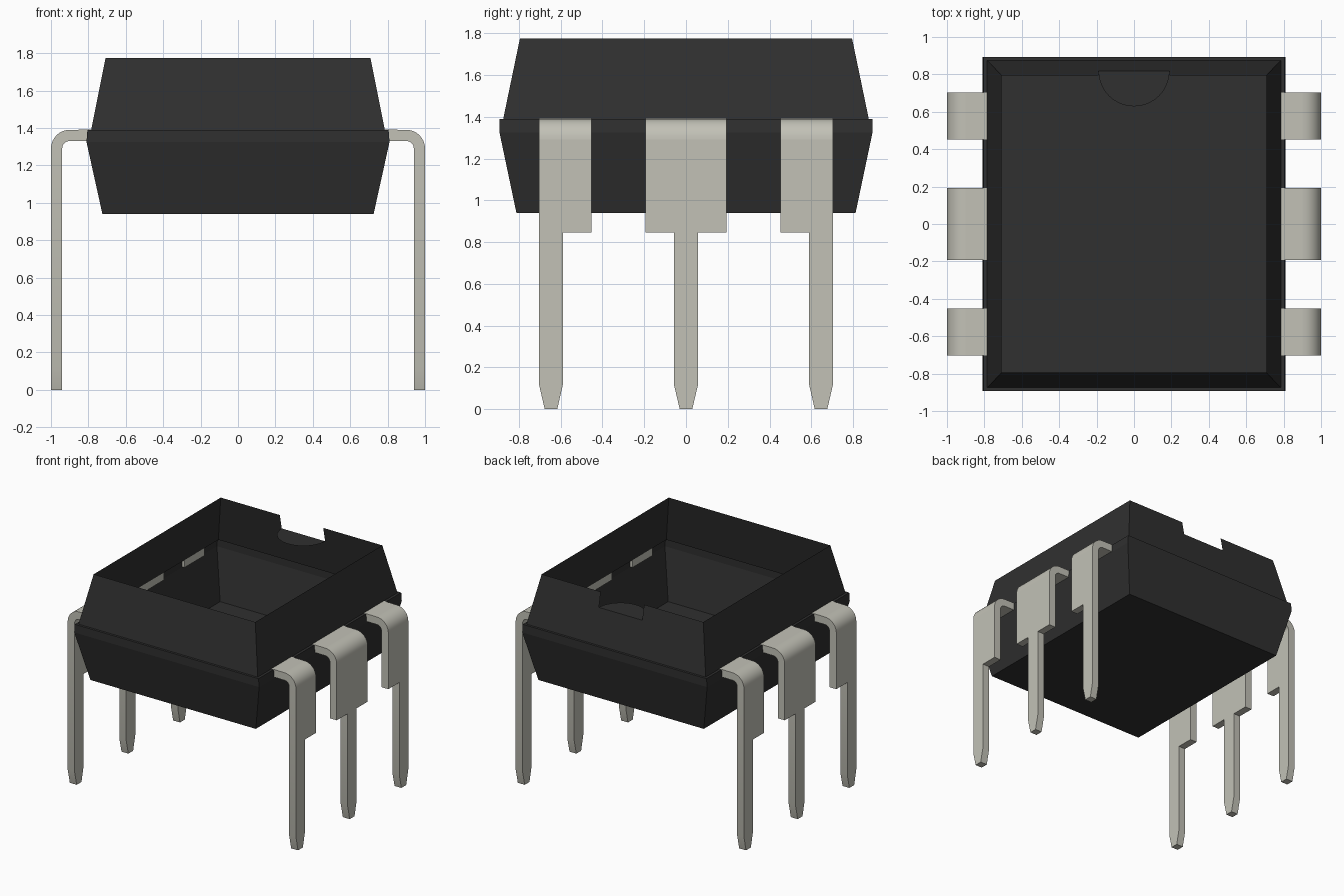
import bpy, bmesh
from math import pi, sin, cos
from mathutils import Vector

default = bpy.data.objects.get("Cube")
if default:
    bpy.data.objects.remove(default, do_unlink=True)


def material(name, rgb, rough):
    mat = bpy.data.materials.new(name)
    mat.use_nodes = True
    mat.diffuse_color = (*rgb, 1)
    bsdf = next(n for n in mat.node_tree.nodes if n.type == 'BSDF_PRINCIPLED')
    bsdf.inputs["Base Color"].default_value = (*rgb, 1)
    bsdf.inputs["Roughness"].default_value = rough
    return mat


def finish(bm, name, mat):
    mesh = bpy.data.meshes.new(name)
    bm.to_mesh(mesh)
    bm.free()
    obj = bpy.data.objects.new(name, mesh)
    bpy.context.collection.objects.link(obj)
    mesh.materials.append(mat)
    return obj


black = material("black plastic", (0.029, 0.029, 0.029), 0.7)
metal = material("grey metal", (0.54, 0.535, 0.47), 0.6)

# Body: thin open-topped shell lofted from rectangles (height, half x, half y)
levels = [(0.94, 0.725, 0.812), (1.325, 0.81, 0.893), (1.39, 0.805, 0.893),
          (1.39, 0.785, 0.875), (1.775, 0.708, 0.795)]
bm = bmesh.new()
rings = [[bm.verts.new((sx * hx, sy * hy, z))
          for sx, sy in ((-1, -1), (1, -1), (1, 1), (-1, 1))]
         for z, hx, hy in levels]
bm.faces.new(rings[0][::-1])

# Notch in the rear wall, with a half-round floor
radius, floor_z, top_z = 0.19, 1.66, levels[-1][0]
floor_y, top_y = 0.819, levels[-1][2]
arc = [bm.verts.new((radius * cos(a), floor_y - radius * sin(a), floor_z))
       for a in (pi * i / 20 for i in range(21))]
bm.faces.new(arc[::-1])
notch_right = bm.verts.new((radius, top_y, top_z))
notch_left = bm.verts.new((-radius, top_y, top_z))

for lower, upper in zip(rings, rings[1:]):
    for i in range(4):
        j = (i + 1) % 4
        if upper is rings[-1] and i == 2:
            bm.faces.new((lower[i], lower[j], upper[j], notch_left,
                          arc[-1], arc[0], notch_right, upper[i]))
        else:
            bm.faces.new((lower[i], lower[j], upper[j], upper[i]))
finish(bm, "body_shell", black)


# Pins: flat blade with shoulder and tapered tip, bent over into the body
def pins(name, shoulder, blade, mirror_y):
    outer, inner, bend_z = 1.0, 0.94, 1.29
    (s0, s1), (b0, b1) = shoulder, blade
    mid = (b0 + b1) / 2
    outline = [(s0, bend_z), (s0, 0.845), (b0, 0.845), (b0, 0.115),
               (mid - 0.03, 0), (mid + 0.03, 0), (b1, 0.115),
               (b1, 0.845), (s1, 0.845), (s1, bend_z)]
    # A shoulder flush with the blade needs no corner
    outline = [p for p in outline
               if not (p[1] == 0.845 and (p[0] == s0 == b0 or p[0] == s1 == b1))]
    bm = bmesh.new()
    face = bm.faces.new([bm.verts.new((outer, y, z)) for y, z in outline])
    back = bm.faces.new([bm.verts.new((inner, y, z)) for y, z in outline][::-1])
    front_v, back_v = list(face.verts), list(back.verts)[::-1]
    for i in range(len(outline)):
        j = (i + 1) % len(outline)
        bm.faces.new((front_v[j], front_v[i], back_v[i], back_v[j]))
    bmesh.ops.recalc_face_normals(bm, faces=bm.faces)
    bm.normal_update()
    # Sweep the top end around the bend, then straight into the body
    top = next(f for f in bm.faces if f.normal.z > 0.9)
    swept = bmesh.ops.spin(bm, geom=[top], cent=(0.9, 0, bend_z),
                           axis=(0, 1, 0), angle=-pi / 2, steps=8)
    end = [g for g in swept["geom_last"] if isinstance(g, bmesh.types.BMFace)]
    run = bmesh.ops.extrude_face_region(bm, geom=end)
    bmesh.ops.translate(bm, vec=Vector((-0.115, 0, 0.001)),
                        verts=[g for g in run["geom"]
                               if isinstance(g, bmesh.types.BMVert)])
    bmesh.ops.recalc_face_normals(bm, faces=bm.faces)
    obj = finish(bm, name, metal)
    mod = obj.modifiers.new("mirror", 'MIRROR')
    mod.use_axis = (True, mirror_y, False)
    mod.use_mirror_merge = False
    bpy.ops.object.select_all(action='DESELECT')
    obj.select_set(True)
    bpy.context.view_layer.objects.active = obj
    bpy.ops.object.shade_smooth_by_angle(angle=pi / 6)


pins("corner_pins", (-0.703, -0.453), (-0.703, -0.59), True)
pins("middle_pins", (-0.193, 0.193), (-0.057, 0.057), False)
